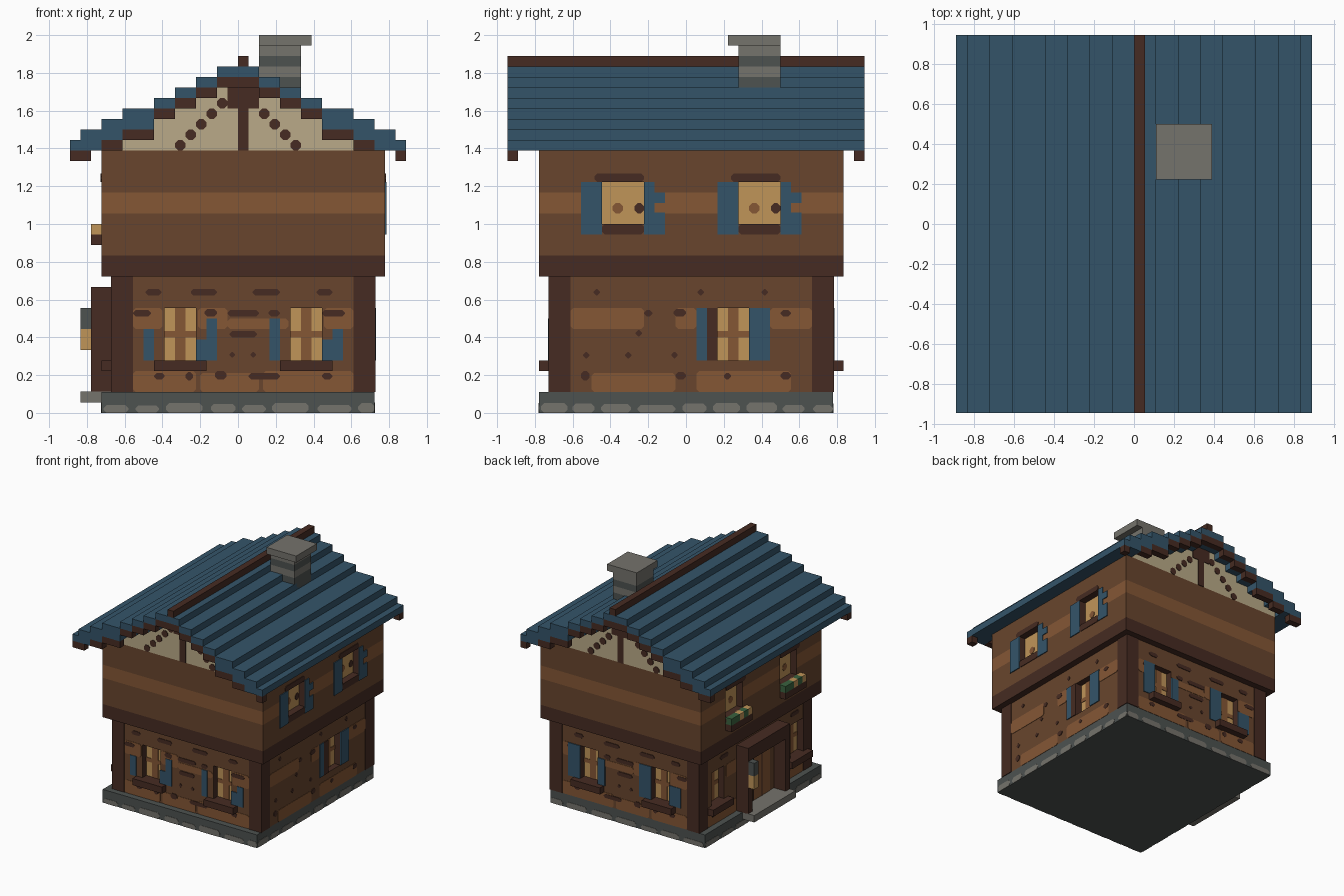
import bpy, bmesh, random
from mathutils import Vector

old = bpy.data.objects.get("Cube")
if old:
    bpy.data.objects.remove(old, do_unlink=True)

V = 1 / 18          # size of one grid cell
random.seed(4)


def material(name, rgb):
    lin = [((c / 255 + 0.055) / 1.055) ** 2.4 for c in rgb] + [1]
    m = bpy.data.materials.new(name)
    m.diffuse_color = lin
    m.use_nodes = True
    bsdf = m.node_tree.nodes["Principled BSDF"]
    bsdf.inputs["Base Color"].default_value = lin
    bsdf.inputs["Roughness"].default_value = 0.9
    return m


TIMBER = material("timber brown", (104, 69, 45))
PLANK = material("light plank brown", (133, 87, 53))
BEAM = material("dark beam brown", (70, 43, 34))
BLUE = material("slate blue", (52, 84, 105))
PLASTER = material("cream plaster", (186, 170, 136))
GOLD = material("lit window gold", (192, 149, 89))
STONE = material("light stone", (117, 115, 108))
GREY = material("dark stone", (77, 82, 80))
GREEN = material("leaf green", (58, 98, 62))


def finish(name, bm, *mats):
    bmesh.ops.recalc_face_normals(bm, faces=bm.faces)
    me = bpy.data.meshes.new(name)
    bm.to_mesh(me)
    bm.free()
    for m in mats:
        me.materials.append(m)
    ob = bpy.data.objects.new(name, me)
    bpy.context.collection.objects.link(ob)
    return ob


def add_box(bm, x0, x1, y0, y1, z0, z1):
    vs = bmesh.ops.create_cube(bm, size=1)["verts"]
    for v in vs:
        v.co = Vector((x0 + (v.co.x + .5) * (x1 - x0), y0 + (v.co.y + .5) * (y1 - y0),
                       z0 + (v.co.z + .5) * (z1 - z0))) * V


def boxes(name, mat, *list_of_boxes):
    bm = bmesh.new()
    for b in list_of_boxes:
        add_box(bm, *b)
    return finish(name, bm, mat)


# Wall planes: axis, outward sign, plane position in cells
LOWER = {"front": (1, -1, -13), "back": (1, 1, 14), "right": (0, 1, 13), "left": (0, -1, -12)}
UPPER = {"front": (1, -1, -14), "back": (1, 1, 15), "right": (0, 1, 14), "left": (0, -1, -13)}
BASE = {"front": (1, -1, -14), "back": (1, 1, 14), "right": (0, 1, 13), "left": (0, -1, -13)}


def plates(name, mat, plane, rects, level=0.05, cut=0.0, recess=0):
    """Thin plates (u0, u1, z0, z1) on a wall, with optional chamfered corners."""
    axis, sign, pos = plane
    bm = bmesh.new()
    for u0, u1, z0, z1 in rects:
        c = min(cut, (u1 - u0) * .4, (z1 - z0) * .4)
        pts = [(u0 + c, z0), (u1 - c, z0), (u1, z0 + c), (u1, z1 - c),
               (u1 - c, z1), (u0 + c, z1), (u0, z1 - c), (u0, z0 + c)]
        if c == 0:
            pts = [(u0, z0), (u1, z0), (u1, z1), (u0, z1)]
        d = pos - sign * recess
        vs = [bm.verts.new(Vector((u, d, z) if axis else (d, u, z)) * V) for u, z in pts]
        f = bm.faces.new(vs)
        ext = bmesh.ops.extrude_face_region(bm, geom=[f])["geom"]
        off = Vector((0, sign, 0) if axis else (sign, 0, 0)) * level * V
        bmesh.ops.translate(bm, vec=off, verts=[g for g in ext if isinstance(g, bmesh.types.BMVert)])
    return finish(name, bm, mat)


def wall_box(plane, u0, u1, z0, z1, d0, d1):
    """Box in cells between distances d0 and d1 outward from a wall plane."""
    axis, sign, pos = plane
    a, b = sorted((pos + sign * d0, pos + sign * d1))
    return (u0, u1, a, b, z0, z1) if axis else (a, b, u0, u1, z0, z1)


def carve(ob, cuts):
    """Cut window recesses with dark reveals."""
    cutter = boxes("window_cutter", BEAM, *cuts)
    mod = ob.modifiers.new("recess", "BOOLEAN")
    mod.operation, mod.solver, mod.object = "DIFFERENCE", "EXACT", cutter
    mod.material_mode = "TRANSFER"
    bpy.context.view_layer.objects.active = ob
    bpy.ops.object.modifier_apply(modifier=mod.name)
    bpy.data.objects.remove(cutter, do_unlink=True)


# Stone foundation and doorstep
boxes("foundation", GREY, (-13, 13, -14, 14, 0, 2))
boxes("doorstep", STONE, (-15, -12, -5, 5, 1, 2.05))
for side, plane in BASE.items():
    end, u, stones = (13 if plane[0] else 14), -13.8, []
    if plane[0]:
        u = -12.8
    while u < end - 1:
        w = min(random.uniform(2, 3.6), end - u)
        stones.append((u, u + w, 0, random.uniform(.7, 1)))
        u += w + random.uniform(.5, .9)
    plates("foundation_stones_" + side, STONE, plane, stones, cut=.3)

# Ground floor body with recessed windows
lower_windows = {"front": [-7, 5], "back": [-7, 5], "right": [3], "left": [-11, 8]}
ground = boxes("ground_floor", TIMBER, (-12, 13, -13, 14, 2, 13))
carve(ground, [wall_box(LOWER[s], u, u + 3, 5, 10, -1, .5) for s in lower_windows for u in lower_windows[s]])
e = .1
boxes("corner_posts", BEAM, *[(x, x + 2 + e, y, y + 2 + e, 2, 13)
                              for x in (-12 - e, 11) for y in (-13 - e, 12)])

# Plank bands and dark knots on the ground floor walls
bands = {
    "front": [(-10, -7.2, 8, 10), (-3.8, -1, 8, 10), (-1, 4.8, 8, 9), (8.2, 11, 8, 10),
              (-10, -4, 2, 4), (-3.6, 2, 2, 3.8), (2.4, 11, 2, 4)],
    "right": [(-11, -4, 8, 10), (-1, 1, 8, 10), (8, 12, 8, 10), (-9, -1, 2, 3.8), (1, 10, 2, 4)],
    "left": [(-11, -5, 2, 4), (5, 12, 2, 4), (5, 7.5, 8, 10), (-7.5, -5, 8, 10)]}
knots = {
    "front": [(-8.8, -7.3, 11.2, 11.8), (-4.5, -2, 11.2, 11.8), (1.4, 4, 11.2, 11.8), (7.5, 9, 11.2, 11.8),
              (-10, -8.3, 9.2, 9.8), (-3.2, -2, 9.2, 9.9), (-1, 2, 9.2, 9.8), (2.9, 4, 9.2, 9.8),
              (8, 10.2, 9.2, 9.8), (-.8, 1.8, 7.2, 7.8), (-.8, -.3, 5.3, 5.8), (1.2, 1.7, 5.3, 5.8),
              (-8, -7, 3.2, 3.8), (-5, -4.3, 3.1, 3.9), (-2.2, -1.1, 3.2, 4), (1, 4, 3.2, 3.8),
              (8, 9, 3.2, 3.8)],
    "right": [(-8.8, -8.2, 11.2, 11.8), (1.1, 1.7, 11.2, 11.8), (7.2, 7.8, 11.2, 11.8), (-4, -3.2, 9.2, 9.8),
              (-1.2, 0, 9.2, 9.9), (9, 10, 9.2, 9.8), (-4.8, -4.2, 7.3, 7.9), (-9.8, -9.2, 5.2, 5.8),
              (-5.8, -5.2, 5.2, 5.8), (-1.4, -.8, 5.2, 5.8), (-10, -9.2, 3.1, 4), (-1, 0, 3.2, 3.9),
              (3.6, 4.3, 3.2, 3.8), (9, 10, 3.2, 3.9)],
    "left": [(-10, -8, 11.2, 11.8), (7, 9, 11.2, 11.8), (10, 11, 3.2, 3.8), (-8, -7, 3.2, 3.8)]}
bands["back"], knots["back"] = bands["front"], knots["front"]
for side, plane in LOWER.items():
    plates("wall_planks_" + side, PLANK, plane, bands[side], .05, .25)
    plates("wall_knots_" + side, BEAM, plane, knots[side], .09, .25)

# Ground floor windows: glass, glazing bars, shutters, sills
for side, starts in lower_windows.items():
    p = LOWER[side]
    plates("glass_lower_" + side, GOLD, p, [(u, u + 3, 5, 10) for u in starts], .04, 0, 1)
    plates("glazing_bars_" + side, PLANK, p,
           [r for u in starts for r in ((u + 1, u + 2, 5, 10), (u, u + 3, 7.2, 7.8))], .12, 0, 1)
    if side != "right":
        boxes("window_sills_" + side, BEAM, *[wall_box(p, u - 1, u + 4, 4, 5, 0, 1) for u in starts])
shutters = {
    "front": [(-9, -8, 5, 8), (-4, -3, 5, 7), (-3, -2, 5, 9), (3, 4, 5, 9), (8, 9, 5, 7), (9, 10, 5, 8)],
    "back": [(3.8, 5, 5, 9), (8, 10, 5, 10), (-9, -7, 5, 8), (-4, -2, 5, 10)],
    "right": [(1, 2, 5, 10), (6, 8, 5, 10)]}
for side, rects in shutters.items():
    plates("shutters_lower_" + side, BLUE, LOWER[side], rects, .13)
plates("window_jamb_right", BEAM, LOWER["right"], [(2, 3, 5, 10)], .13)

# Porch, door and lantern on the -x wall
boxes("porch_frame", BEAM, (-14, -12, -5, 5, 10, 12), (-14, -12, 4, 5, 2, 10), (-14, -12, -5, -4, 2, 10))
plates("door", PLANK, LOWER["left"], [(-3, 3, 2, 9.5)], .08)
plates("door_gaps", BEAM, LOWER["left"], [(-1.1, -.9, 2, 9.5), (.9, 1.1, 2, 9.5), (-3, 3, 9.5, 10)], .12)
plates("door_side_light", GOLD, LOWER["left"], [(3, 4, 5, 9)], .08)
boxes("lantern_glass", GOLD, (-15, -14, 4, 5, 6, 8))
boxes("lantern_cap", GREY, (-15, -14, 4, 5, 8, 10))

# Upper floor, coloured in bands by height
bm = bmesh.new()
add_box(bm, -13, 14, -14, 15, 13, 25)
for z in (15, 19, 21):
    bmesh.ops.bisect_plane(bm, geom=bm.verts[:] + bm.edges[:] + bm.faces[:],
                           plane_co=(0, 0, z * V), plane_no=(0, 0, 1))
for f in bm.faces:
    z = f.calc_center_median().z / V
    f.material_index = 2 if z < 15 else 1 if 19 < z < 21 else 0
upper = finish("upper_floor", bm, TIMBER, PLANK, BEAM)
carve(upper, [wall_box(UPPER[s], u, u + 4, 18, 22, -1, .5) for s in ("right", "left") for u in (-8, 5)])
for side in ("right", "left"):
    p, us = UPPER[side], (-8, 5)
    plates("glass_upper_" + side, GOLD, p, [(u, u + 4, 18, 22) for u in us], .04, 0, 1)
    plates("glass_spots_" + side, PLANK, p, [(u + 1, u + 2, 19, 20) for u in us], .1, .3, 1)
    plates("glass_latches_" + side, BEAM, p, [(u + 3.1, u + 4, 19, 20) for u in us], .1, .3, 1)
    plates("window_trim_" + side, BEAM, p, [r for u in us for r in
           ((u, u + 4, 17, 18), (u - .7, u + 4, 22, 22.8))], .1, .25)
plates("shutters_upper", BLUE, UPPER["right"], [r for u in (-8, 5) for r in
       ((u - 2, u, 17, 22), (u + 4, u + 5, 17, 22), (u + 5, u + 6, 17, 19.1), (u + 5, u + 6, 20, 21))], .13)

# Flower boxes under the upper -x windows
for i, y in enumerate((-9, 4)):
    boxes(f"flower_box_{i}", BEAM, (-14, -13, y, y + 5, 16, 17))
    boxes(f"leaves_{i}", GREEN, (-14, -13, y + 1, y + 2, 17, 18), (-14, -13, y + 3, y + 5, 17, 18))
    boxes(f"blossoms_{i}", GOLD, (-14, -13, y, y + 1, 17, 18), (-14, -13, y + 2, y + 3, 17, 18))

# Stepped roof, rafter trim and plaster gables
steps = [(0, 2, 33), (2, 4, 32), (4, 6, 31), (6, 8, 30), (8, 11, 29), (11, 13, 28), (13, 15, 27), (15, 16, 26)]
roof, trim, attic = [], [], []
for x0, x1, t in steps:
    for a, b in ((x0, x1), (-x1, -x0)):
        thick = 1 if x0 < 8 else 2
        low = max(25, t - thick)
        roof.append((a, b, -17, 17, low, t))
        if x0 < 8:
            roof.append((a, b, -16, 16, t - 2, t - 1))
        if x0 != 13:
            for y in (-17, 16):
                trim.append((a, b, y, y + 1, low - 1, low))
        if x0 < 13:
            attic.append((a, b, -14, 15, 25, t - 2))
trim += [(-15, -14, y, y + 1, 24, 25) for y in (-17, 16)]
boxes("roof_steps", BLUE, *roof)
boxes("rafter_trim", BEAM, *trim)
boxes("gable_plaster", PLASTER, *attic)
boxes("ridge_beam", BEAM, (0, 1, -17, 17, 33, 34))
for side in ("front", "back"):
    plates("gable_post_" + side, BEAM, UPPER[side], [(0, 1, 25, 31), (-1, 2, 29, 31)], .1)
    plates("gable_braces_" + side, BEAM, UPPER[side],
           [(x, x + 1, 25 + i, 26 + i) for i in range(5) for x in (-6 + i, 5 - i)], .08, .3)

# Chimney in alternating stone courses
boxes("chimney_dark", GREY, (2, 6, 5, 9, 29, 32), (2, 6, 5, 9, 33, 34))
boxes("chimney_light", STONE, (2, 6, 5, 9, 32, 33), (2, 6, 5, 9, 34, 35))
boxes("chimney_cap", STONE, (2, 7, 4, 9, 35, 36))
